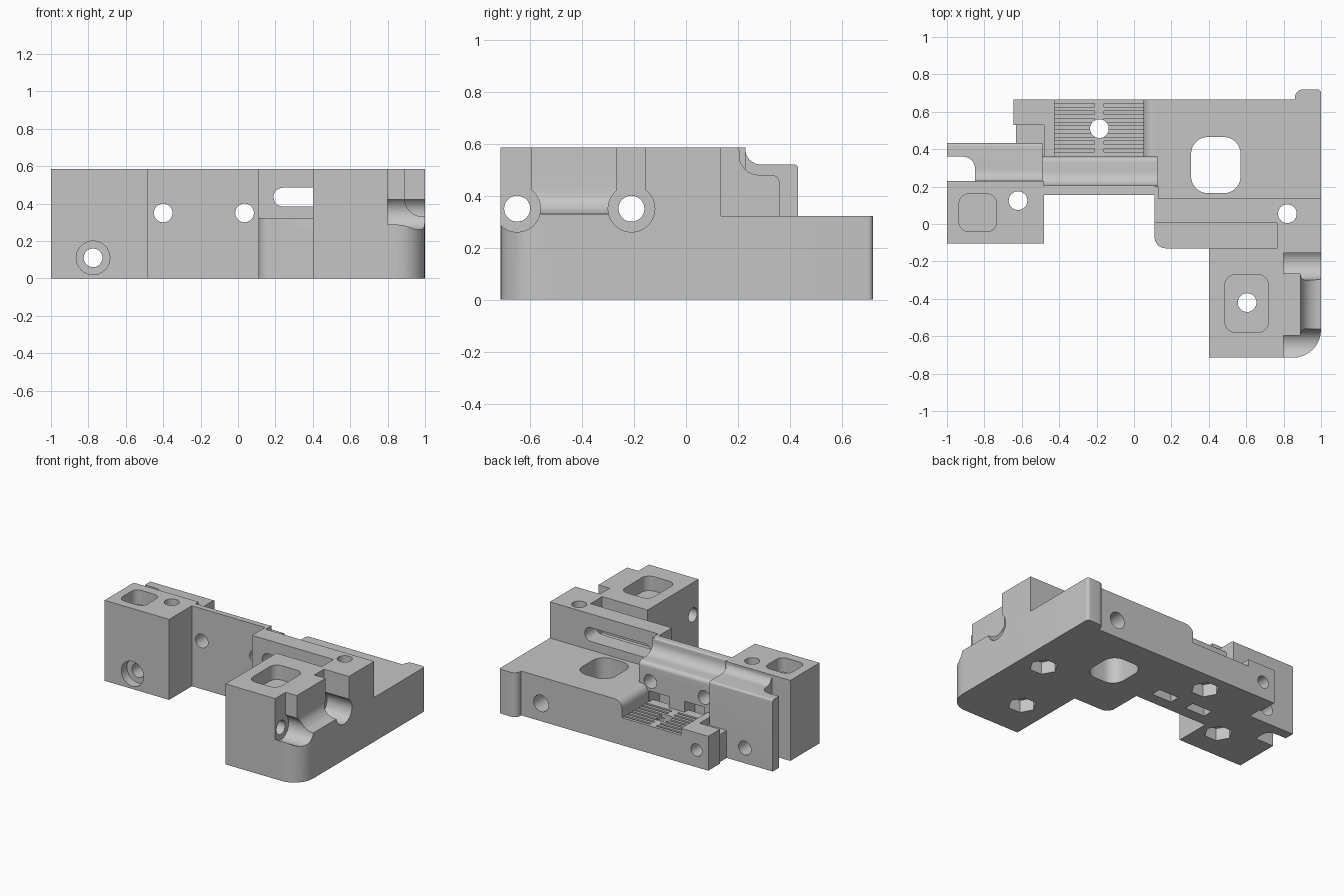
import bpy
import bmesh
import math
from mathutils import Vector

if "Cube" in bpy.data.objects:
    bpy.data.objects.remove(bpy.data.objects["Cube"], do_unlink=True)

grey = bpy.data.materials.new("plain grey")
grey.use_nodes = True
grey.diffuse_color = (0.56, 0.56, 0.56, 1)
grey.node_tree.nodes["Principled BSDF"].inputs["Base Color"].default_value = (0.56, 0.56, 0.56, 1)


def rounded(points, steps=8):
    """Replace each corner given as (a, b, radius) by an arc."""
    out = []
    for i, p in enumerate(points):
        c = Vector(p[:2])
        if len(p) == 2:
            out.append(c)
            continue
        r = p[2]
        u = (Vector(points[i - 1][:2]) - c).normalized()
        v = (Vector(points[(i + 1) % len(points)][:2]) - c).normalized()
        half = u.angle(v) / 2
        mid = c + (u + v).normalized() * r / math.sin(half)
        t = r / math.tan(half)
        start, end = (c + u * t - mid).normalized(), (c + v * t - mid).normalized()
        out += [mid + start.slerp(end, k / steps) * r for k in range(steps + 1)]
    return out


def prism(name, points, axis, lo, hi):
    """Extrude a profile along an axis."""
    place = {"X": lambda p, h: (h, p.x, p.y),
             "Y": lambda p, h: (p.x, h, p.y),
             "Z": lambda p, h: (p.x, p.y, h)}[axis]
    bm = bmesh.new()
    loop = rounded(points)
    rings = [[bm.verts.new(place(p, h)) for p in loop] for h in (lo, hi)]
    bm.faces.new(rings[0])
    bm.faces.new(rings[1])
    n = len(loop)
    for i in range(n):
        j = (i + 1) % n
        bm.faces.new((rings[0][i], rings[0][j], rings[1][j], rings[1][i]))
    bmesh.ops.recalc_face_normals(bm, faces=bm.faces)
    mesh = bpy.data.meshes.new(name)
    bm.to_mesh(mesh)
    bm.free()
    mesh.materials.append(grey)
    ob = bpy.data.objects.new(name, mesh)
    bpy.context.collection.objects.link(ob)
    return ob


def rect(a0, a1, b0, b1, *r):
    return [(a0, b0, *r), (a1, b0, *r), (a1, b1, *r), (a0, b1, *r)]


def box(name, x, y, z):
    return prism(name, rect(*x, *y), "Z", *z)


def round_bar(name, a, b, r, axis, lo, hi, sides=32):
    turn = math.tau / sides
    pts = [(a + r * math.cos(k * turn), b + r * math.sin(k * turn)) for k in range(sides)]
    return prism(name, pts, axis, lo, hi)


def overlap(one, two):
    """True where the bounds of two objects share some volume."""
    for k in range(3):
        a = [v.co[k] for v in one.data.vertices]
        b = [v.co[k] for v in two.data.vertices]
        if min(max(a), max(b)) - max(min(a), min(b)) < 0.001:
            return False
    return True


def cut(target, tool):
    mod = target.modifiers.new("cut", "BOOLEAN")
    mod.object, mod.operation, mod.solver = tool, "DIFFERENCE", "EXACT"
    bpy.context.view_layer.objects.active = target
    bpy.ops.object.modifier_apply(modifier=mod.name)


TOP, DECK, FLOOR = 0.585, 0.322, 0.2

# Section profiles of the side boss, saddle and arm
side_profile = [(0.79, 0), (1, 0), (1, 0.33), (0.89, 0.33, 0.1), (0.89, TOP), (0.79, TOP)]
saddle_profile = [(0.155, 0), (0.36, 0), (0.36, 0.48, 0.03), (0.205, 0.48, 0.075),
                  (0.205, TOP, 0.012), (0.155, TOP)]
arm_profile = [(0.2, 0), (0.432, 0), (0.432, 0.52, 0.015), (0.228, 0.52, 0.06),
               (0.228, TOP), (0.2, TOP)]

parts = [
    # Low deck with its back tab
    prism("deck", [
        (0.11, -0.13, 0.06), (1, -0.13), (1, 0.72, 0.02), (0.86, 0.72, 0.045),
        (0.86, 0.665), (0.11, 0.665)], "Z", 0, DECK),
    prism("deck_round_edge", [(0.05, 0), (0.2, 0), (0.2, DECK), (0.05, DECK, 0.06)], "Y", 0.3, 0.665),
    prism("tall_wall", [(0.11, 0.005), (0.765, 0.005), (0.765, -0.155), (1, -0.155),
                        (1, 0.135), (0.11, 0.135)], "Z", 0, TOP),
    prism("wall_corner", rect(0.11, 0.13, 0.1, 0.2), "Z", 0, TOP),
    box("front_block", (0.4, 0.8), (-0.715, -0.13), (0, TOP)),
    prism("side_boss", side_profile, "Y", -0.715, -0.14),
    prism("saddle_wall", saddle_profile, "X", -0.49, 0.125),
    box("right_block", (-1, -0.48), (-0.105, 0.23), (0, TOP)),
    prism("right_arm", arm_profile, "X", -1, -0.49),
    box("tooth_floor", (-0.49, 0.1), (0.3, 0.665), (0, FLOOR)),
    prism("clamp_block", [(-0.645, 0.53), (-0.48, 0.53), (-0.48, 0.35), (-0.425, 0.35),
                          (-0.425, 0.665), (-0.645, 0.665)], "Z", 0, 0.25),
    box("clamp_web", (-0.63, -0.45), (0.42, 0.56), (0, FLOOR)),
]

cutters = [
    # Rounded front corner and the two relieved screw seats on the side
    prism("corner_cut", [(0.85, -0.9), (1.2, -0.9), (1.2, -0.5), (1, -0.5),
                         (1, -0.715, 0.15), (0.85, -0.715)], "Z", -0.1, 0.8),
    round_bar("seat_a", -0.65, 0.35, 0.09, "X", 0.8, 1.2),
    round_bar("seat_b", -0.21, 0.35, 0.09, "X", 0.8, 1.2),
    box("relief_a", (0.8, 1.2), (-0.9, -0.595), (0.35, 0.8)),
    box("relief_b", (0.8, 1.2), (-0.265, -0.155), (0.35, 0.8)),
    round_bar("side_hole_a", -0.65, 0.35, 0.05, "X", 0.2, 0.9),
    round_bar("side_hole_b", -0.21, 0.35, 0.05, "X", 0.2, 0.9),
    # Pockets in the block tops
    prism("front_pocket", rect(0.485, 0.72, -0.58, -0.27, 0.06), "Z", 0.48, 0.8),
    prism("right_pocket", rect(-0.935, -0.735, -0.04, 0.16, 0.05), "Z", 0.48, 0.8),
    # Deck window, wall slot and arm slot
    prism("deck_window", rect(0.305, 0.57, 0.165, 0.465, 0.09), "Z", -0.1, 0.5),
    prism("wall_slot", rect(0.19, 0.72, 0.385, 0.485, 0.0499), "Y", -0.05, 0.2),
    prism("arm_slot", [(-1.2, 0.15), (-0.9, 0.15), (-0.85, 0.23, 0.03), (-0.85, 0.36, 0.064),
                       (-1.2, 0.36)], "Z", -0.1, 0.8),
    # Horizontal screw holes
    round_bar("wall_hole_a", -0.4, 0.35, 0.05, "Y", 0.1, 0.5),
    round_bar("wall_hole_b", 0.035, 0.35, 0.05, "Y", 0.1, 0.5),
    round_bar("right_hole", -0.775, 0.11, 0.05, "Y", -0.3, 0.6),
    round_bar("right_counterbore", -0.775, 0.11, 0.09, "Y", -0.3, -0.04),
    round_bar("clamp_hole", -0.55, 0.125, 0.045, "Y", 0.47, 0.8),
    round_bar("deck_hole", 0.7, 0.13, 0.06, "Y", 0.25, 0.8),
]
# The arm slot must leave the neighbouring block whole
arm_only = {"arm_slot"}
# Vertical holes with nut pockets underneath
for x, y in [(0.605, -0.42), (0.82, 0.055), (-0.62, 0.125), (-0.185, 0.51)]:
    cutters.append(round_bar("screw_hole", x, y, 0.05, "Z", -0.1, 0.8))
    cutters.append(round_bar("nut_pocket", x, y, 0.095, "Z", -0.1, 0.09, 6))
# Strap slots under the saddle
for x in (-0.32, -0.035):
    cutters.append(box("strap_slot", (x - 0.08, x + 0.08), (0.24, 0.315), (-0.1, 0.28)))
    cutters.append(box("strap_mouth", (x - 0.08, x + 0.08), (0.3, 0.4), (FLOOR, 0.28)))
# Belt teeth on each side of a middle spine
for k in range(7):
    y = 0.385 + 0.04 * k
    for x in ((-0.425, -0.21), (-0.16, 0.05)):
        cutters.append(box("tooth_gap", x, (y, y + 0.018), (0.175, FLOOR + 0.02)))

for cutter in cutters:
    for part in parts:
        if cutter.name in arm_only and part.name != "right_arm":
            continue
        if overlap(cutter, part):
            cut(part, cutter)
    bpy.data.objects.remove(cutter, do_unlink=True)

# Shade smooth, keeping the machined edges crisp
for ob in bpy.context.selected_objects:
    ob.select_set(False)
for part in parts:
    part.select_set(True)
bpy.context.view_layer.objects.active = parts[0]
bpy.ops.object.shade_smooth_by_angle(angle=math.radians(30))
